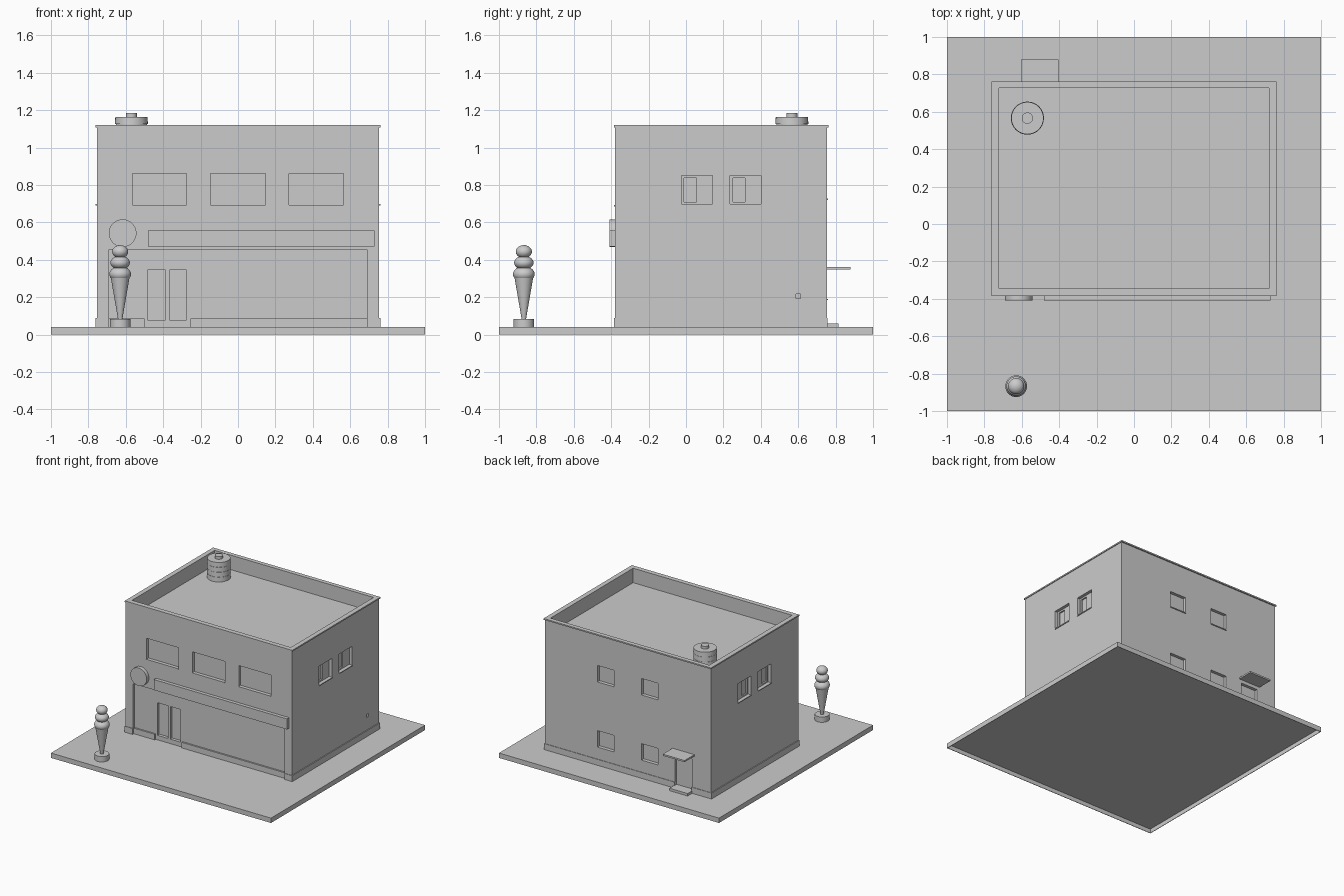
import bpy, bmesh
from mathutils import Matrix

cube = bpy.data.objects.get("Cube")
if cube:
    bpy.data.objects.remove(cube, do_unlink=True)

plaster = bpy.data.materials.new("plain grey")
plaster.use_nodes = True
GREY = (0.6, 0.6, 0.6, 1)
plaster.diffuse_color = GREY
plaster.node_tree.nodes["Principled BSDF"].inputs["Base Color"].default_value = GREY


def add(name, bm):
    mesh = bpy.data.meshes.new(name)
    bmesh.ops.recalc_face_normals(bm, faces=bm.faces)
    bm.to_mesh(mesh)
    bm.free()
    mesh.materials.append(plaster)
    obj = bpy.data.objects.new(name, mesh)
    bpy.context.collection.objects.link(obj)
    return obj


def boxes(name, spans):
    """One object from several boxes, each given as x, y and z ranges."""
    bm = bmesh.new()
    for span in spans:
        size = [b - a for a, b in span]
        mid = [(a + b) / 2 for a, b in span]
        mat = Matrix.Translation(mid) @ Matrix.Diagonal((*size, 1))
        bmesh.ops.create_cube(bm, size=1, matrix=mat)
    return add(name, bm)


def cut(target, spans):
    cutter = boxes("cutter", spans)
    cutter.hide_render = True
    mod = target.modifiers.new("cut", "BOOLEAN")
    mod.operation = "DIFFERENCE"
    mod.solver = "EXACT"
    mod.object = cutter
    bpy.context.view_layer.objects.active = target
    bpy.ops.object.modifier_apply(modifier=mod.name)
    bpy.data.objects.remove(cutter, do_unlink=True)


def lathe(name, profile, x, y, steps=32):
    """Spin a radius and height profile about a vertical axis."""
    bm = bmesh.new()
    verts = [bm.verts.new((r, 0, z)) for r, z in profile]
    edges = [bm.edges.new(pair) for pair in zip(verts, verts[1:])]
    bmesh.ops.spin(bm, geom=verts + edges, axis=(0, 0, 1), cent=(0, 0, 0),
                   angle=6.2831853, steps=steps)
    bmesh.ops.remove_doubles(bm, verts=bm.verts, dist=0.0005)
    obj = add(name, bm)
    obj.location = (x, y, 0)
    return obj


def smooth(obj):
    bpy.ops.object.select_all(action="DESELECT")
    obj.select_set(True)
    bpy.context.view_layer.objects.active = obj
    bpy.ops.object.shade_smooth_by_angle(angle=0.6)


W, FRONT, BACK = 0.755, -0.38, 0.753
GROUND, ROOF, TOP = 0.04, 1.0, 1.112
SUNK = GROUND - 0.004
REVEAL, LIP = 0.025, 0.006
SHOP_X = (-0.69, 0.69)
INNER = [(-0.722, 0.722), (-0.345, 0.728)]


def side_span(s, inner, outer):
    return tuple(sorted((s * inner, s * outer)))


# Ground slab, hollow underneath with a thin rim
slab = boxes("ground_slab", [[(-1, 1), (-1, 1), (0, GROUND)]])
cut(slab, [[(-0.996, 0.996), (-0.996, 0.996), (-0.1, 0.034)]])

# Window openings, their thin sills and the deeper casements on the sides
openings, sills, casements = [], [], []
for x0, x1 in [(-0.565, -0.276), (-0.147, 0.147), (0.273, 0.564)]:
    openings.append([(x0, x1), (FRONT - 0.1, FRONT + REVEAL), (0.691, 0.862)])
    sills.append([(x0, x1), (FRONT - LIP, FRONT + LIP), (0.685, 0.692)])
for x0, x1 in [(-0.275, -0.125), (0.125, 0.275)]:
    for z in (0.19, 0.725):
        openings.append([(x0, x1), (BACK - REVEAL, BACK + 0.1), (z, z + 0.133)])
        sills.append([(x0, x1), (BACK - LIP, BACK + LIP), (z - 0.006, z + 0.001)])
for s in (-1, 1):
    for y in (-0.025, 0.236):
        openings.append([side_span(s, W - REVEAL, W + 0.1), (y, y + 0.166), (0.696, 0.85)])
        sills.append([side_span(s, W - LIP, W + LIP), (y, y + 0.166), (0.69, 0.697)])
        casements.append([side_span(s, W - REVEAL - 0.012, W + 0.1),
                          (y + 0.014, y + 0.08), (0.708, 0.837)])

# Walls with roof well, shop front, back door, windows and side vent cut in
walls = boxes("walls", [[(-W, W), (FRONT, BACK), (SUNK, TOP)]])
shop = [SHOP_X, (FRONT - 0.1, FRONT + REVEAL), (GROUND, 0.456)]
back_door = [(-0.58, -0.425), (BACK - REVEAL, BACK + 0.1), (0.06, 0.32)]
vent = [(W - 0.02, W + 0.1), (0.587, 0.613), (0.193, 0.217)]
cut(walls, openings + [shop, back_door, vent, INNER + [(ROOF, 2)]])
door_panels = [[span, (FRONT - 0.1, FRONT + 2 * REVEAL), (0.077, 0.345)]
               for span in [(-0.485, -0.388), (-0.367, -0.276)]]
cut(walls, door_panels + casements)
boxes("window_sills", sills)

# Parapet coping
coping = boxes("parapet_coping", [[(-0.761, 0.761), (-0.384, 0.763), (1.108, 1.119)]])
cut(coping, [INNER + [(1, 2)]])

# Plinth around the walls, open at the shop front and back door
plinth = boxes("plinth", [[(-0.762, 0.762), (-0.384, 0.757), (SUNK, 0.089)]])
cut(plinth, [[SHOP_X, (-0.6, -0.3), (0, 0.2)],
             [(-0.58, -0.425), (0.7, 0.9), (0.06, 0.2)]])
boxes("shop_front_base", [[span, (-0.368, -0.34), (SUNK, 0.086)]
                          for span in [(-0.69, -0.5), (-0.254, 0.69)]])

# Shallow rail over the shop window, and the signs above it
boxes("shop_window_rail", [[(-0.367, 0.69), (-0.362, -0.34), (0.365, 0.456)]])
boxes("sign_board", [[(-0.48, 0.73), (-0.408, -0.375), (0.47, 0.557)]])
bm = bmesh.new()
bmesh.ops.create_cone(bm, cap_ends=True, segments=40, radius1=0.074, radius2=0.074, depth=0.04,
                      matrix=Matrix.Translation((-0.617, -0.39, 0.542))
                      @ Matrix.Rotation(1.5707963, 4, "X"))
smooth(add("round_sign", bm))

# Back door canopy and step
boxes("door_canopy", [[(-0.603, -0.405), (0.74, 0.88), (0.348, 0.361)]])
boxes("door_step", [[(-0.585, -0.42), (0.74, 0.815), (SUNK, 0.06)]])

# Roof tank in flared tiers with grooves between and a small cap
tiers, height, groove = 4, (1.162 - ROOF) / 4, 0.003
profile = [(0, ROOF - 0.005), (0.083, ROOF - 0.005)]
for i in range(tiers):
    z = ROOF + i * height
    profile += [(0.083, z + groove), (0.0885, z + groove), (0.086, z + height), (0.083, z + height)]
profile += [(0.03, 1.162), (0.03, 1.184), (0, 1.184)]
smooth(lathe("roof_tank", profile, -0.57, 0.566))

# Clipped shrub: pot, tapering stem and three flattened balls
TREE = (-0.63, -0.867)
smooth(lathe("shrub_pot", [(0, SUNK), (0.055, SUNK), (0.055, 0.084), (0, 0.084)], *TREE))
smooth(lathe("shrub_cone", [(0, 0.078), (0.011, 0.078), (0.05, 0.305), (0, 0.305)], *TREE))
bm = bmesh.new()
for z, radius, half in [(0.323, 0.058, 0.042), (0.384, 0.052, 0.037), (0.443, 0.043, 0.035)]:
    bmesh.ops.create_uvsphere(bm, u_segments=32, v_segments=16, radius=1,
                              matrix=Matrix.Translation((*TREE, z))
                              @ Matrix.Diagonal((radius, radius, half, 1)))
smooth(add("shrub_balls", bm))
